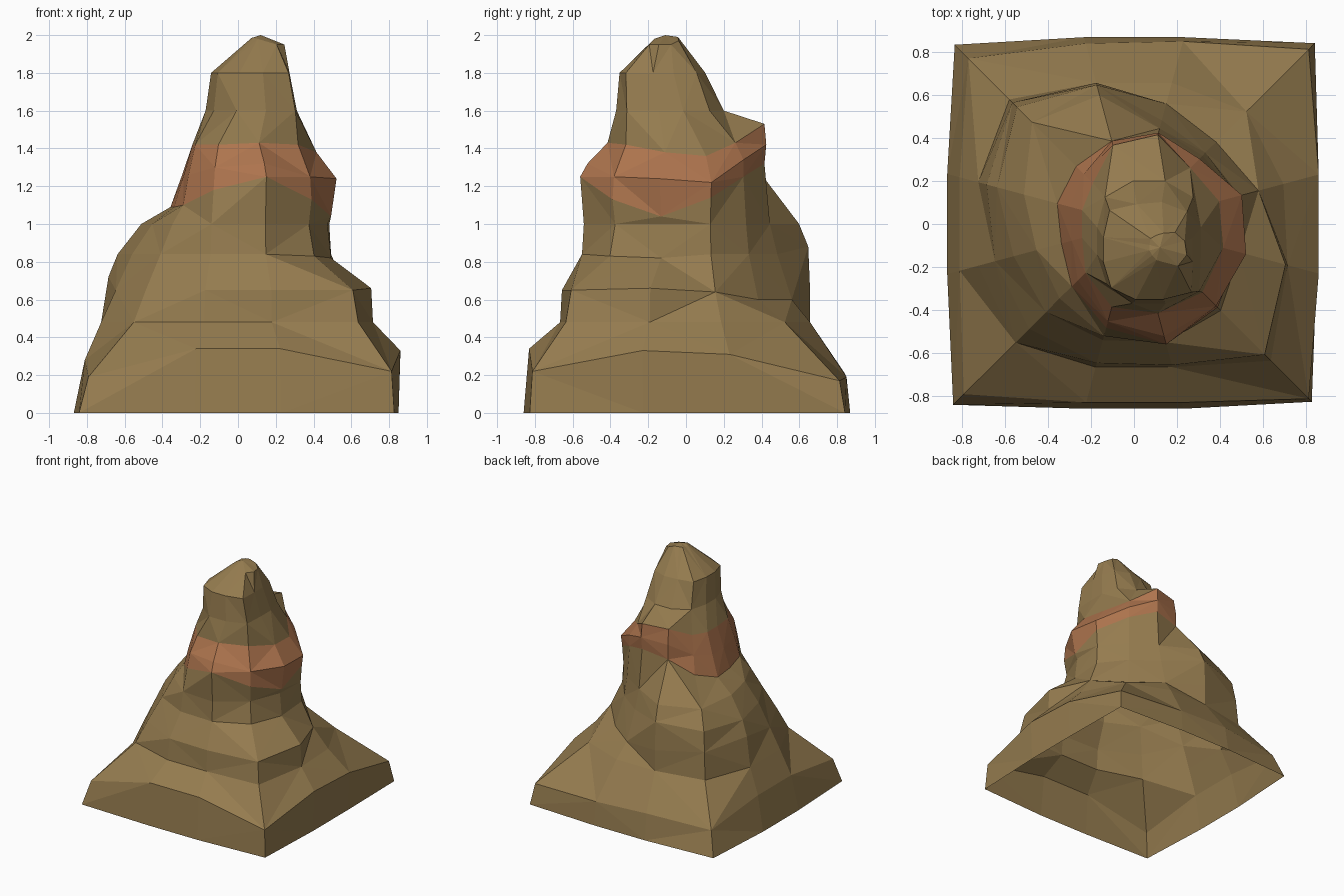
import bpy, math


def material(name, rgb):
    m = bpy.data.materials.new(name)
    m.diffuse_color = (*rgb, 1)
    return m


BROWN = material("sandstone brown", (0.30, 0.20, 0.078))
RUST = material("rust red stone", (0.42, 0.175, 0.075))
N = 12


def ring(radii, z, cx=0.0, cy=0.0):
    """Twelve points at 15, 45, 75... degrees; z is one height or one per point."""
    heights = z if isinstance(z, list) else [z] * N
    pts = []
    for i in range(N):
        a = math.radians(15 + 30 * i)
        pts.append((cx + radii[i] * math.cos(a), cy + radii[i] * math.sin(a), heights[i]))
    return pts


def loft(name, rings, mat, apex=None):
    """Skin a stack of rings, optionally closed to a point on top."""
    verts = [p for r in rings for p in r]
    faces = []
    for k in range(len(rings) - 1):
        for i in range(N):
            j = (i + 1) % N
            a, b, c, d = k * N + i, k * N + j, (k + 1) * N + j, (k + 1) * N + i
            # alternate the diagonal for a chipped rock look
            if (i + k) % 2:
                faces += [(a, b, c), (a, c, d)]
            else:
                faces += [(a, b, d), (b, c, d)]
    if apex:
        verts.append(apex)
        s = (len(rings) - 1) * N
        faces += [(s + i, s + (i + 1) % N, len(verts) - 1) for i in range(N)]
    me = bpy.data.meshes.new(name)
    me.from_pydata(verts, [], faces)
    me.materials.append(mat)
    me.update()
    ob = bpy.data.objects.new(name, me)
    bpy.context.collection.objects.link(ob)
    return ob


# square foot: corners sit lower than the sides
ground = ring([.88, 1.19, .90, .90, 1.18, .90, .90, 1.19, .89, .89, 1.17, .88], 0)
shoulder = ring([.89, 1.15, .88, .87, 1.09, .84, .84, 1.12, .86, .86, 1.15, .89],
                [.31, .17, .19, .21, .19, .28, .28, .19, .34, .34, .22, .33])
terrace = ring([.72, .74, .68, .68, .82, .75, .75, .78, .69, .69, .90, .74], .48)

# terraces with the boulder bulge at the back left
ledge = ring([.60, .54, .58, .68, .80, .71, .67, .69, .67, .68, .86, .73],
             [.64, .60, .60, .65, .70, .72, .65, .65, .65, .65, .65, .66])
waist = ring([.51, .47, .50, .67, .77, .66, .58, .58, .56, .57, .57, .51],
             [.84, .84, .84, .88, .86, .84, .84, .84, .84, .84, .83, .82])
bulge = ring([.50, .45, .46, .62, .67, .53, .47, .49, .54, .56, .53, .49], 1.0)

# uneven rust band, widest on the right
band_low = ring([.51, .43, .43, .40, .38, .37, .35, .41, .50, .58, .55, .51],
                [1.14, 1.25, 1.32, 1.28, 1.15, 1.09, 1.09, 1.10, 1.18, 1.25, 1.13, 1.04])
band_mid = ring([.52, .43, .44, .40, .33, .31, .30, .37, .47, .54, .54, .54],
                [1.22, 1.34, 1.42, 1.40, 1.29, 1.25, 1.25, 1.26, 1.30, 1.32, 1.25, 1.24])
band_top = ring([.41, .37, .43, .38, .27, .25, .25, .32, .40, .43, .45, .43],
                [1.36, 1.43, 1.53, 1.52, 1.43, 1.42, 1.42, 1.42, 1.42, 1.43, 1.42, 1.38])

# peak
neck = ring([.25, .29, .29, .29, .29, .25, .25, .28, .30, .30, .33, .25], 1.6, .07, -.08)
head = ring([.21, .25, .23, .22, .26, .22, .22, .25, .24, .24, .28, .21], 1.8, .07, -.12)
crown = ring([.12, .10, .07, .06, .06, .05, .05, .05, .06, .07, .12, .13],
             [1.95, 1.97, 1.99, 1.99, 1.985, 1.98, 1.985, 1.985, 1.98, 1.97, 1.95, 1.95],
             .12, -.11)

loft("rock_foot", [ground, shoulder, terrace], BROWN)
loft("rock_body", [terrace, ledge, waist, bulge, band_low], BROWN)
loft("rust_band", [band_low, band_mid, band_top], RUST)
loft("rock_peak", [band_top, neck, head, crown], BROWN, apex=(.12, -.11, 2.0))
